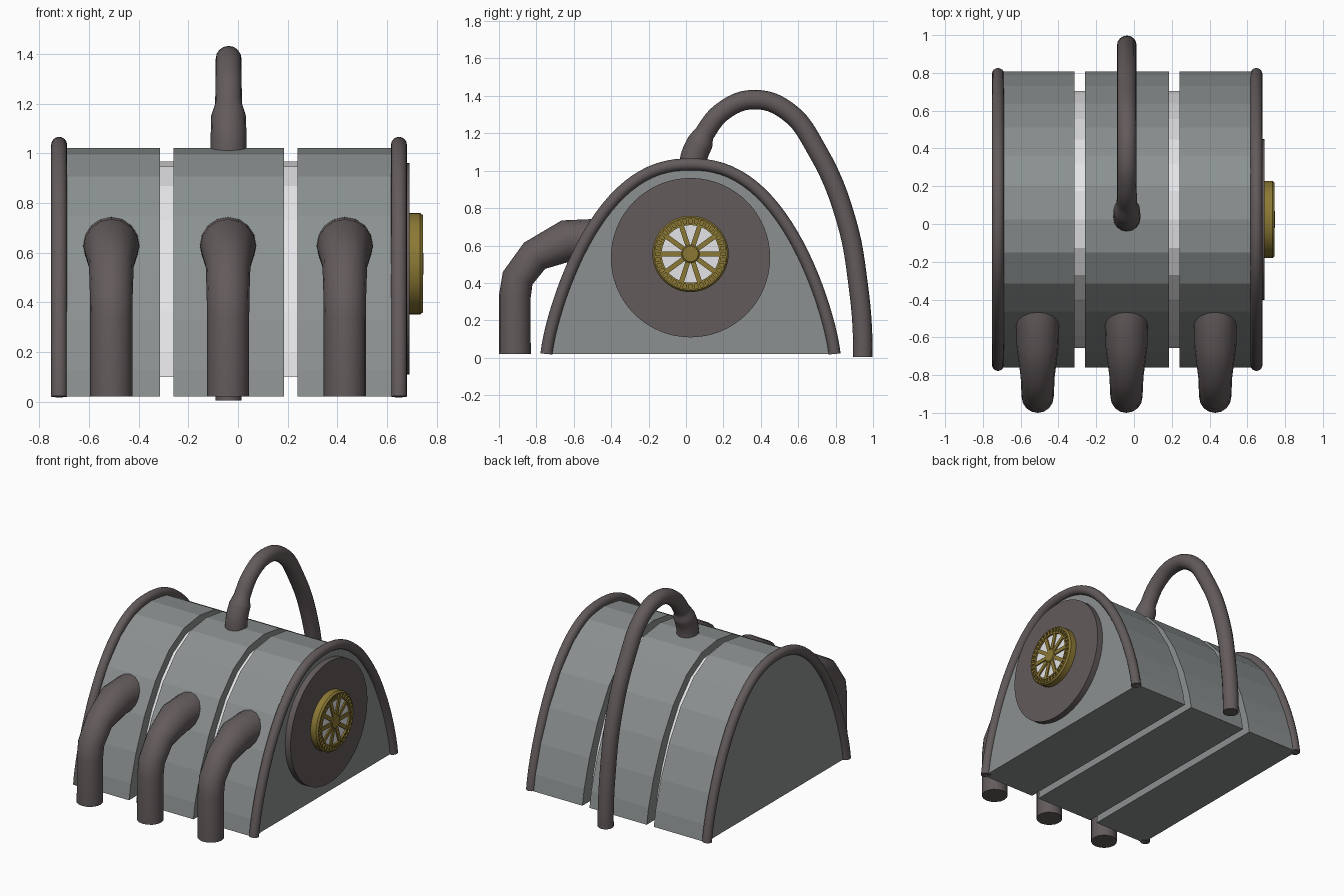
import bpy, bmesh
from math import sin, pi, radians
from mathutils import Matrix

if "Cube" in bpy.data.objects:
    bpy.data.objects.remove(bpy.data.objects["Cube"])

CY = 0.024      # middle of the arch along y
FLOOR = 0.02
MID = -0.038    # middle of the body along x


def material(name, rgb):
    m = bpy.data.materials.new(name)
    m.use_nodes = True
    m.diffuse_color = (*rgb, 1)
    m.node_tree.nodes["Principled BSDF"].inputs["Base Color"].default_value = (*rgb, 1)
    return m


GREY = material("grey metal", (0.26, 0.28, 0.28))
DARK = material("dark brown metal", (0.125, 0.104, 0.106))
GOLD = material("brass", (0.26, 0.19, 0.035))
PALE = material("pale grey", (0.78, 0.78, 0.8))


def add(name, bm, mat, smooth=None):
    bmesh.ops.recalc_face_normals(bm, faces=bm.faces)
    me = bpy.data.meshes.new(name)
    bm.to_mesh(me)
    bm.free()
    me.materials.append(mat)
    ob = bpy.data.objects.new(name, me)
    bpy.context.collection.objects.link(ob)
    if smooth:
        bpy.ops.object.select_all(action='DESELECT')
        ob.select_set(True)
        bpy.context.view_layer.objects.active = ob
        bpy.ops.object.shade_smooth_by_angle(angle=radians(smooth))


def arch(half, base, top, steps):
    """Points (y, z) of the arch from front to back."""
    pts = []
    for i in range(steps + 1):
        s = sin(-pi / 2 + pi * i / steps)
        rise = max(0, 1 - abs(s) ** 2.3) ** (1 / 1.3)
        pts.append((CY + half * s, base + (top - base) * rise))
    return pts


def slab(name, x0, x1, outline, mat):
    bm = bmesh.new()
    face = bm.faces.new([bm.verts.new((x0, y, z)) for y, z in outline])
    out = bmesh.ops.extrude_face_region(bm, geom=[face])
    moved = [v for v in out["geom"] if isinstance(v, bmesh.types.BMVert)]
    bmesh.ops.translate(bm, vec=(x1 - x0, 0, 0), verts=moved)
    # the starting face stays behind as the near cap
    if not face.is_valid:
        bmesh.ops.holes_fill(bm, edges=bm.edges)
    add(name, bm, mat)


def tube(name, x, path, radius, radii=None, smoothed=False):
    """Round tube along (y, z) points at a fixed x."""
    cu = bpy.data.curves.new(name, 'CURVE')
    cu.dimensions = '3D'
    cu.bevel_depth = radius
    cu.bevel_resolution = 6
    cu.use_fill_caps = True
    cu.resolution_u = 6
    sp = cu.splines.new('BEZIER' if smoothed else 'POLY')
    pts = sp.bezier_points if smoothed else sp.points
    pts.add(len(path) - 1)
    for i, (y, z) in enumerate(path):
        if smoothed:
            pts[i].co = (x, y, z)
            pts[i].handle_left_type = pts[i].handle_right_type = 'AUTO'
        else:
            pts[i].co = (x, y, z, 1)
        pts[i].radius = radii[i] / radius if radii else 1
    tmp = bpy.data.objects.new(name + "_path", cu)
    bpy.context.collection.objects.link(tmp)
    deps = bpy.context.evaluated_depsgraph_get()
    me = bpy.data.meshes.new_from_object(tmp.evaluated_get(deps))
    bm = bmesh.new()
    bm.from_mesh(me)
    bmesh.ops.remove_doubles(bm, verts=bm.verts, dist=0.0001)
    bpy.data.objects.remove(tmp)
    bpy.data.meshes.remove(me)
    add(name, bm, DARK, 40)


def lathe(name, profile, center, mat, steps=48, closed=False):
    """Spin (x, radius) points about an x-parallel axis through center (y, z)."""
    bm = bmesh.new()
    cy, cz = center
    vs = [bm.verts.new((x, cy, cz + r)) for x, r in profile]
    pairs = list(zip(vs, vs[1:])) + ([(vs[-1], vs[0])] if closed else [])
    es = [bm.edges.new(p) for p in pairs]
    bmesh.ops.spin(bm, geom=vs + es, cent=(0, cy, cz), axis=(1, 0, 0),
                   angle=2 * pi, steps=steps)
    bmesh.ops.remove_doubles(bm, verts=bm.verts, dist=0.0001)
    add(name, bm, mat, 30)


def radial_blocks(name, count, r0, r1, width, x0, x1, center, mat):
    """Ring of small boxes pointing outward on the end face."""
    bm = bmesh.new()
    for i in range(count):
        m = (Matrix.Translation((0, *center))
             @ Matrix.Rotation(2 * pi * (i + 0.5) / count, 4, 'X')
             @ Matrix.Translation(((x0 + x1) / 2, 0, (r0 + r1) / 2))
             @ Matrix.Diagonal((x1 - x0, width, r1 - r0, 1)))
        bmesh.ops.create_cube(bm, size=1, matrix=m)
    add(name, bm, mat)


# Three arched body sections around a smaller pale core
body = arch(0.783, FLOOR, 1.02, 14)
for label, x0, x1 in (("right", -0.72, -0.315), ("middle", -0.26, 0.185), ("left", 0.24, 0.648)):
    slab("body_section_" + label, x0, x1, body, GREY)
slab("inner_core", -0.6, 0.53, arch(0.68, 0.10, 0.967, 14), PALE)

# Rounded rims on both ends
for label, x in (("right", -0.72), ("left", 0.648)):
    tube("end_rim_" + label, x, arch(0.77, FLOOR, 1.034, 56), 0.032)

# Elbow pipes on the front, flaring where they enter the body
elbow = [(-0.915, 0.02), (-0.915, 0.33), (-0.9, 0.425), (-0.81, 0.545), (-0.64, 0.625), (-0.46, 0.628)]
for label, x in (("right", -0.51), ("middle", -0.04), ("left", 0.43)):
    tube("front_pipe_" + label, x, elbow, 0.085, [0.085, 0.085, 0.086, 0.09, 0.112, 0.115])

# Tall hose looping from the roof to the ground at the back
hose = [(0.03, 0.97), (0.042, 1.07), (0.075, 1.15), (0.1, 1.2), (0.2, 1.32), (0.36, 1.38),
        (0.54, 1.32), (0.7, 1.11), (0.855, 0.74), (0.923, 0.37), (0.945, 0.1), (0.945, 0.005)]
tube("back_hose", MID, hose, 0.052, [0.072, 0.072, 0.07, 0.054] + [0.052] * 8, smoothed=True)

# Dark round plate on the left end
lathe("end_plate", [(0.63, 0), (0.63, 0.426), (0.69, 0.426), (0.69, 0)], (CY, 0.535), DARK, 64)

# Brass vent wheel: grooved ring, teeth, hub and spokes over a pale backing
hub = (CY, 0.555)
lathe("vent_backing", [(0.688, 0), (0.688, 0.165), (0.733, 0.165), (0.733, 0)], hub, PALE)
lathe("vent_ring", [(0.685, 0.154), (0.685, 0.204), (0.733, 0.204), (0.745, 0.195),
                    (0.745, 0.188), (0.735, 0.188), (0.735, 0.164), (0.745, 0.164),
                    (0.745, 0.154)], hub, GOLD, closed=True)
radial_blocks("vent_teeth", 36, 0.162, 0.19, 0.014, 0.73, 0.744, hub, GOLD)
lathe("vent_hub", [(0.69, 0), (0.69, 0.048), (0.742, 0.048), (0.747, 0.042), (0.747, 0)], hub, GOLD, 24)
radial_blocks("vent_spokes", 10, 0.03, 0.158, 0.026, 0.69, 0.742, hub, GOLD)
